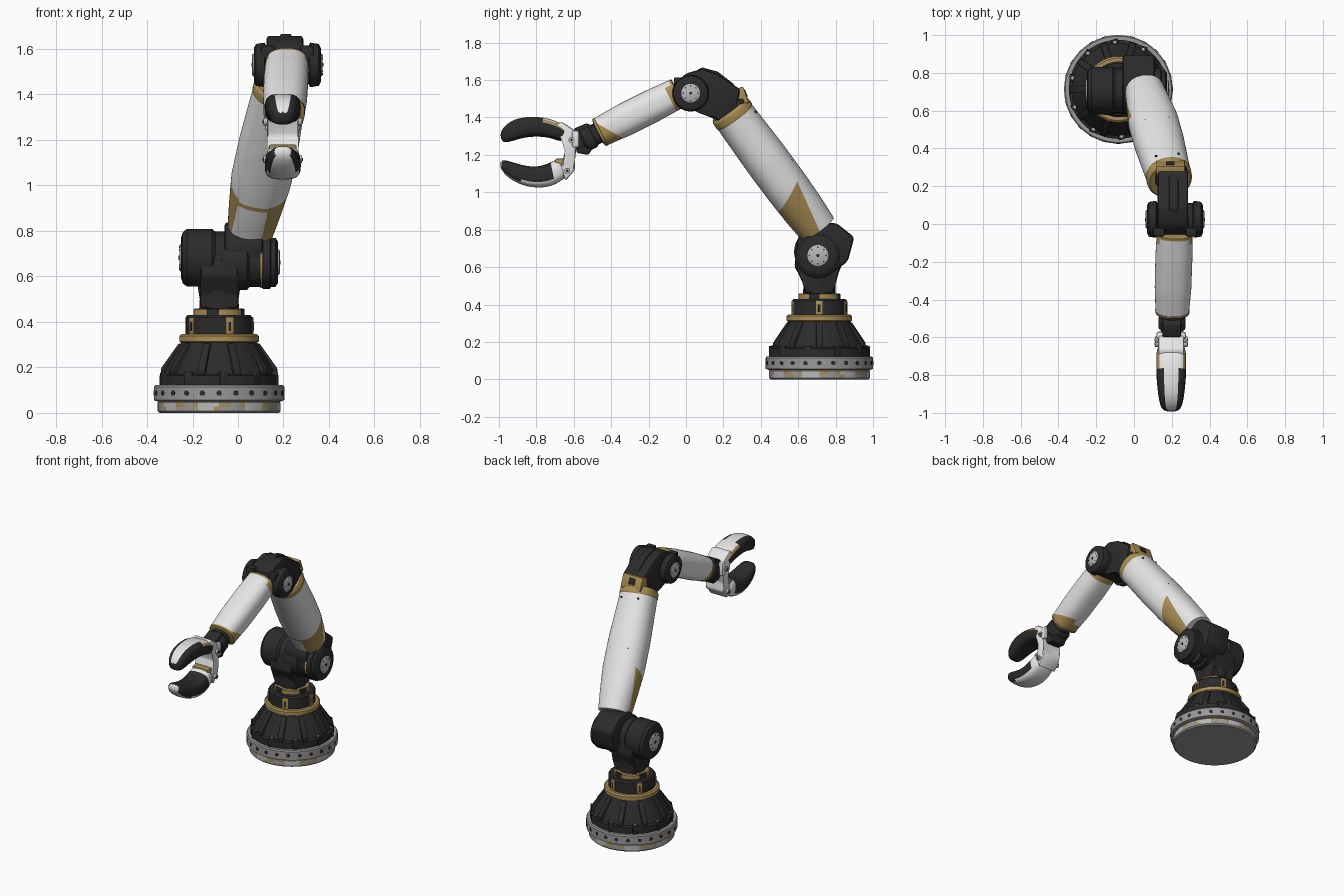
import bpy, bmesh
from math import sin, cos, pi, copysign
from mathutils import Vector, Matrix

if "Cube" in bpy.data.objects:
    bpy.data.objects.remove(bpy.data.objects["Cube"])


def material(name, r, g, b):
    m = bpy.data.materials.new(name)
    m.use_nodes = True
    m.diffuse_color = (r, g, b, 1)
    m.node_tree.nodes["Principled BSDF"].inputs["Base Color"].default_value = (r, g, b, 1)
    return m


MATS = [material("black", .024, .024, .025), material("white", .80, .80, .81),
        material("gold", .40, .27, .09), material("base_grey", .33, .32, .31),
        material("silver", .48, .48, .48)]
BLACK, WHITE, GOLD, GREY, SILVER = range(5)
X, Y, Z = Vector((1, 0, 0)), Vector((0, 1, 0)), Vector((0, 0, 1))


def finish(name, bm):
    bmesh.ops.recalc_face_normals(bm, faces=bm.faces)
    for f in bm.faces:
        f.smooth = True
    for e in bm.edges:
        e.smooth = e.calc_face_angle(0) < .6
    me = bpy.data.meshes.new(name)
    bm.to_mesh(me)
    bm.free()
    for m in MATS:
        me.materials.append(m)
    ob = bpy.data.objects.new(name, me)
    bpy.context.collection.objects.link(ob)
    return ob


def loft(name, rings, rule):
    """Skin closed rings; rule(band, segment) gives the colour, band -1 is the first cap."""
    bm = bmesh.new()
    vs = [[bm.verts.new(p) for p in r] for r in rings]
    n = len(vs[0])
    for i in range(len(vs) - 1):
        for j in range(n):
            k = (j + 1) % n
            f = bm.faces.new((vs[i][j], vs[i][k], vs[i + 1][k], vs[i + 1][j]))
            f.material_index = rule(i, j)
    bm.faces.new(vs[0]).material_index = rule(-1, 0)
    bm.faces.new(vs[-1]).material_index = rule(len(vs) - 1, 0)
    return finish(name, bm)


def ring(c, u, v, ru, rv, n=48, p=1.0):
    def s(a):
        return copysign(abs(a) ** p, a)
    return [c + u * ru * s(cos(2 * pi * j / n)) + v * rv * s(sin(2 * pi * j / n)) for j in range(n)]


def frame(d):
    d = d.normalized()
    ref = X if abs(d.x) < .9 else Y
    u = (ref - d * ref.dot(d)).normalized()
    return d, u, d.cross(u)


def lathe(name, c, axis, profile, mat, n=48):
    """Turned part: profile of (distance along axis, radius)."""
    d, u, v = frame(axis)
    rule = mat if callable(mat) else (lambda i, j: mat)
    return loft(name, [ring(c + d * h, u, v, r, r, n) for h, r in profile], rule)


def prism(name, pts, x0, x1, mat, bevel=.01, matrix=Matrix()):
    """Side profile of (y, z) points given thickness along x."""
    bm = bmesh.new()
    a, b = [[bm.verts.new((x, y, z)) for y, z in pts] for x in (x0, x1)]
    bm.faces.new(a)
    bm.faces.new(b)
    for j in range(len(pts)):
        k = (j + 1) % len(pts)
        bm.faces.new((a[j], a[k], b[k], b[j]))
    bmesh.ops.bevel(bm, geom=bm.edges[:], offset=bevel, segments=2, profile=.5, affect='EDGES')
    for f in bm.faces:
        f.material_index = mat
    bm.transform(matrix)
    return finish(name, bm)


def box(name, y0, y1, z0, z1, x0, x1, mat, bevel=.005, matrix=Matrix()):
    return prism(name, [(y0, z0), (y1, z0), (y1, z1), (y0, z1)], x0, x1, mat, bevel, matrix)


def hub(name, c, side, r):
    """Silver hub cap with dark screws, facing +x or -x."""
    d = X * side
    lathe(name, c, d, [(-.02, r), (.004, r), (.008, r * .88)], SILVER, 32)
    lathe(name + "_centre", c, d, [(0, r * .16), (.011, r * .16)], BLACK, 12)
    for k in range(8):
        a = k * pi / 4
        lathe(f"{name}_screw_{k}", c + (Y * cos(a) + Z * sin(a)) * r * .8, d,
              [(0, r * .08), (.009, r * .08)], BLACK, 8)


def tube(name, a, b, profile, p, mat, steps=24, n=64):
    """Oval sleeve from a to b; profile of (t, half width, half depth)."""
    d, u, v = frame(b - a)
    rings = []
    for k in range(steps + 1):
        t = profile[0][0] + (profile[-1][0] - profile[0][0]) * k / steps
        q = next(q for q in range(1, len(profile)) if t <= profile[q][0] + 1e-6)
        (t0, w0, h0), (t1, w1, h1) = profile[q - 1:q + 1]
        s = (t - t0) / (t1 - t0)
        rings.append(ring(a.lerp(b, t), u, v, w0 + (w1 - w0) * s, h0 + (h1 - h0) * s, n, p))
    return loft(name, rings, lambda i, j: mat)


def paint_panels(ob, a, b, depth, cuts, colour):
    """Cut along planes ct*t + cw*w + ch*h = k, then colour faces by (t, w, h)."""
    d, u, v = frame(b - a)
    axes = (d / (b - a).length, u, v / depth)
    bm = bmesh.new()
    bm.from_mesh(ob.data)
    for ct, cw, ch, k in cuts:
        no = axes[0] * ct + axes[1] * cw + axes[2] * ch
        bmesh.ops.bisect_plane(bm, geom=bm.verts[:] + bm.edges[:] + bm.faces[:],
                               plane_co=a + no * (k / no.length_squared), plane_no=no)
    for f in bm.faces:
        f.material_index = colour(*[(f.calc_center_median() - a).dot(x) for x in axes])
    bm.to_mesh(ob.data)
    bm.free()


# Base
BASE = Vector((-.083, .713, 0))


def foot_colour(i, j):
    if (i == 2 and j % 9 in (0, 1, 4)) or (i == 1 and j % 12 == 5):
        return GOLD
    return SILVER if i in (1, 2) and j % 9 > 4 else GREY


lathe("foot_ring", BASE, Z, [(0, .262), (.008, .27), (.026, .27), (.045, .27), (.055, .262)], foot_colour, 72)
lathe("bolt_ring", BASE, Z, [(.05, .27), (.056, .287), (.114, .287), (.122, .281), (.122, .2)], GREY, 72)
lathe("base_cone", BASE, Z, [(.12, .262), (.165, .262), (.172, .245), (.2, .232), (.312, .165)], BLACK, 64)
lathe("gold_collar", BASE, Z, [(.308, .165), (.314, .175), (.338, .175), (.346, .165)], GOLD, 64)
lathe("turret", BASE, Z, [(.34, .147), (.42, .147), (.43, .138), (.43, .05)], BLACK)
lathe("turret_cap", BASE, Z, [(.425, .112), (.455, .112), (.46, .105)],
      lambda i, j: GOLD if j % 12 < 8 else BLACK)
for k in range(24):
    d = Vector((cos(k * pi / 12), sin(k * pi / 12), 0))
    lathe(f"ring_bolt_{k}", BASE + Z * .087 + d * .28, d, [(0, .012), (.0085, .012), (.0085, .008)], BLACK, 10)
for k in range(10):
    m = Matrix.Translation(BASE) @ Matrix.Rotation((k + .5) * pi / 5, 4, 'Z')
    prism(f"cone_rib_{k}", [(.15, .165), (.256, .165), (.256, .195), (.178, .305), (.15, .305)],
          -.018, .018, BLACK, .005, m)
    box(f"base_lug_{k}", .225, .259, .12, .178, .04, .08, BLACK, .004, m)
    lathe(f"lug_screw_{k}", m @ Vector((.06, .242, .175)), Z, [(0, .008), (.008, .008)], SILVER, 8)
    if k % 2:
        box(f"turret_tab_{k}", .13, .152, .34, .42, -.018, .018, GOLD, .003, m)
        box(f"turret_tab_inset_{k}", .14, .154, .36, .40, -.006, .006, BLACK, .001, m)

# Shoulder
SHOULDER = Vector((0, .705, .67))
lathe("neck", BASE, Z, [(.45, .088), (.5, .085), (.53, .09), (.6, .1), (.68, .1)], BLACK, 32)
prism("neck_bracket", [(.63, .46), (.795, .46), (.79, .52), (.83, .6), (.82, .7), (.59, .7), (.58, .6), (.635, .52)],
      -.165, .0, BLACK, .012)
lathe("motor_drum", SHOULDER + Z * .012, X, [(-.25, .09), (-.243, .112), (-.225, .126), (-.115, .127), (-.1, .115),
      (-.06, .115)], BLACK)
lathe("shoulder_drum", SHOULDER - Z * .008, X, [(-.08, .11), (-.07, .12), (.04, .122), (.05, .108), (.105, .108),
      (.11, .118), (.14, .118), (.145, .108), (.165, .108), (.176, .09)], BLACK)
lathe("shoulder_gold_ring", SHOULDER - Z * .008, X, [(.098, .10), (.098, .113), (.108, .113), (.108, .10)], GOLD)
hub("shoulder_hub_right", SHOULDER + Vector((-.25, 0, .012)), -1, .06)
hub("shoulder_hub_left", SHOULDER + Vector((.176, 0, -.008)), 1, .056)
prism("arm_mount", [(.59, .72), (.60, .765), (.70, .84), (.805, .835), (.90, .76), (.865, .63), (.79, .575), (.62, .6)],
      -.06, .11, BLACK, .018)

# Upper arm
A, B = Vector((.056, .70, .81)), Vector((.187, .245, 1.425))


def upper_colour(t, w, h):
    in_panel = t < .33 + .07 * h and h < .02 + 1.43 * t
    if in_panel and (w > .045 or w < -.088):
        return GOLD
    return GOLD if h < 0 and w < .06 and (.232 < t < .258 or t < .012) else WHITE


sleeve = tube("upper_arm_sleeve", A, B, [(-.01, .102, .105), (.15, .117, .114), (.35, .133, .119), (.6, .132, .12),
              (.98, .118, .113)], .9, WHITE)
paint_panels(sleeve, A, B, .115, [(1, 0, -.07, .33), (-1.43, 0, 1, .02), (1, 0, 0, .232), (1, 0, 0, .258),
             (1, 0, 0, .012), (0, 1, 0, .045), (0, 1, 0, -.088)], upper_colour)
tube("upper_arm_collar", A, B, [(.95, .114, .108), (.972, .121, .117), (1.02, .119, .115), (1.035, .108, .104)],
     .9, GOLD, 8)
d, u, v = frame(B - A)
for side, name in ((-1, "right"), (1, "left")):
    for t in (.5, .92):
        lathe(f"arm_screw_{name}_{int(t * 100)}", A.lerp(B, t) + u * side * .06 + v * .101, v,
              [(0, .006), (.008, .006)], BLACK, 8)

# Elbow
ELBOW = Vector((.217, .025, 1.53))
prism("elbow_link", [(-.04, 1.60), (.0, 1.635), (.085, 1.66), (.165, 1.635), (.29, 1.55), (.27, 1.45), (.17, 1.38),
      (.07, 1.44), (.0, 1.45)], .125, .287, BLACK, .015)
prism("elbow_rib", [(-.03, 1.60), (.085, 1.668), (.17, 1.645), (.26, 1.575), (.1, 1.5)], .185, .235, BLACK, .008)
box("elbow_clamp", .20, .31, 1.44, 1.50, .115, .28, BLACK, .012)
prism("link_tab", [(.25, 1.46), (.338, 1.48), (.305, 1.565), (.255, 1.55)], .118, .27, GOLD, .006)
prism("link_tab_inset", [(.28, 1.50), (.331, 1.512), (.315, 1.55), (.28, 1.54)], .17, .215, BLACK, .002)
lathe("elbow_drum", ELBOW, X, [(-.147, .075), (-.138, .092), (-.1, .098), (-.094, .085), (.094, .085), (.1, .098),
      (.138, .092), (.147, .075)], BLACK)
for side, name in ((-1, "right"), (1, "left")):
    hub("elbow_hub_" + name, ELBOW + X * side * .147, side, .05)
    box("elbow_lug_" + name, -.065, -.02, 1.55, 1.615, .217 + side * .085 - .03, .217 + side * .085 + .03, BLACK, .008)

# Forearm
C, D = Vector((.215, -.045, 1.53)), Vector((.203, -.46, 1.322))


def forearm_colour(t, w, h):
    if t < .025 or (t < .1 and h < .65):
        return GOLD
    return GOLD if t - .08 * h > .95 or (w > 0 and t - .12 * h > .91) else WHITE


sleeve = tube("forearm_sleeve", C, D, [(-.005, .094, .082), (.3, .098, .088), (.7, .097, .088), (1, .089, .08)],
              .8, WHITE)
paint_panels(sleeve, C, D, .085, [(1, 0, 0, .025), (1, 0, 0, .1), (0, 0, 1, .65), (1, 0, -.08, .95),
             (1, 0, -.12, .91)], forearm_colour)
tube("forearm_wrist_collar", C, D, [(.975, .08, .07), (.985, .091, .082), (1.015, .09, .08), (1.025, .07, .06)],
     .8, GOLD, 8)

# Wrist
tube("wrist", C, D, [(1, .06, .056), (1.08, .06, .056), (1.1, .072, .066), (1.2, .072, .066), (1.22, .058, .05),
     (1.32, .058, .05)], .75, BLACK, 24, 32)
prism("wrist_block", [(-.585, 1.21), (-.52, 1.20), (-.48, 1.27), (-.475, 1.34), (-.53, 1.37), (-.6, 1.34)],
      .15, .25, BLACK, .01)

# Gripper
prism("knuckle", [(-.71, 1.36), (-.665, 1.378), (-.585, 1.325), (-.58, 1.25), (-.605, 1.18), (-.59, 1.125),
      (-.645, 1.06), (-.67, 1.14), (-.635, 1.22), (-.655, 1.285)], .128, .266, WHITE, .012)
box("knuckle_bar", -.61, -.57, 1.24, 1.33, .118, .275, WHITE, .012)
box("palm_pad", -.70, -.65, 1.13, 1.18, .135, .258, GOLD, .01)
for z, y in ((1.28, -.612), (1.115, -.635)):
    lathe(f"knuckle_pin_{int(z * 100)}", Vector((.197, y, z)), X, [(-.085, .016), (.085, .016)], SILVER, 16)
    lathe(f"pin_core_{int(z * 100)}", Vector((.197, y, z)), X, [(-.089, .007), (.089, .007)], BLACK, 10)


def jaw(name, outer, inner, colour):
    """Curved finger: pads black, outer spine light."""
    rings = []
    for (yo, zo), (yi, zi), w in zip(outer, inner, (.04, .06, .07, .077, .077, .068)):
        o, i = Vector((.197, yo, zo)), Vector((.197, yi, zi))
        rings.append(ring((o + i) / 2, X, (o - i).normalized(), w * 1.05, (o - i).length * .53, 16, .65))
    ob = loft(name, rings, colour)
    mod = ob.modifiers.new("rounding", 'SUBSURF')
    mod.levels = mod.render_levels = 2
    for e in ob.data.edges:
        e.use_edge_sharp = False


def spine_colour(i, j):
    if 3 <= j <= 4 or (i >= 3 and 2 <= j <= 5):
        return WHITE
    return GOLD if i >= 3 and j in (1, 6) else BLACK


jaw("upper_jaw", [(-.998, 1.315), (-.96, 1.366), (-.89, 1.402), (-.757, 1.403), (-.66, 1.366), (-.61, 1.32)],
    [(-.985, 1.262), (-.93, 1.275), (-.865, 1.297), (-.785, 1.302), (-.715, 1.292), (-.66, 1.265)], spine_colour)
jaw("lower_jaw", [(-.998, 1.135), (-.96, 1.085), (-.89, 1.043), (-.80, 1.023), (-.70, 1.035), (-.607, 1.11)],
    [(-.992, 1.176), (-.945, 1.165), (-.865, 1.138), (-.785, 1.132), (-.72, 1.158), (-.675, 1.185)],
    lambda i, j: WHITE if i in (-1, 4) or 2 <= j <= 5 or (i >= 2 and 1 <= j <= 6) else BLACK)
